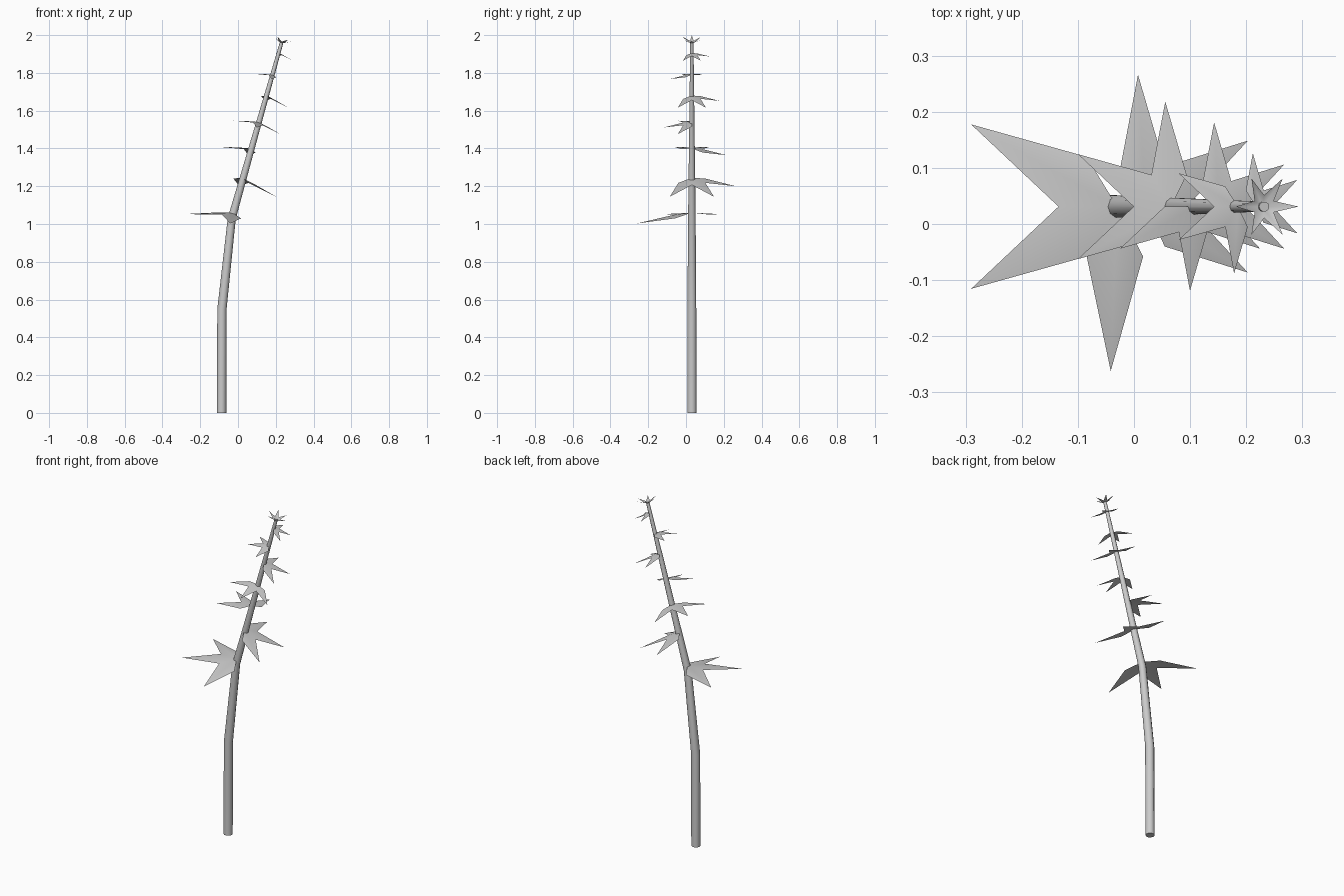
import bpy, bmesh, math
from mathutils import Vector, Matrix

if "Cube" in bpy.data.objects:
    bpy.data.objects.remove(bpy.data.objects["Cube"])

Y = 0.031
# stem path: x, z, radius
PATH = [(-0.087, 0.0, 0.025), (-0.085, 0.55, 0.0245), (-0.033, 1.03, 0.021), (0.232, 1.965, 0.009)]


def finish(bm, name, angle):
    me = bpy.data.meshes.new(name)
    bm.to_mesh(me)
    bm.free()
    ob = bpy.data.objects.new(name, me)
    bpy.context.collection.objects.link(ob)
    bpy.ops.object.select_all(action='DESELECT')
    ob.select_set(True)
    bpy.context.view_layer.objects.active = ob
    bpy.ops.object.shade_smooth_by_angle(angle=math.radians(angle))
    return ob


# bent tapering stem
def stem(sides=10):
    bm = bmesh.new()
    slopes = [0, 0.05, 0.19, 0.28]
    rings = []
    for (x, z, r), s in zip(PATH, slopes):
        rings.append([bm.verts.new((x + r * math.cos(a), Y + r * math.sin(a), z - s * r * math.cos(a)))
                      for a in (2 * math.pi * i / sides for i in range(sides))])
    for a, b in zip(rings, rings[1:]):
        for i in range(sides):
            j = (i + 1) % sides
            bm.faces.new((a[i], a[j], b[j], b[i]))
    bm.faces.new(rings[0][::-1])
    bm.faces.new(rings[-1])
    finish(bm, "stem", 50)


# fan of star points around the stem, drooping when droop > 0
def leaf(name, x, z, slope, heading, r, droop, points=3):
    bm = bmesh.new()
    turn = Vector((0, 0, 1)).rotation_difference(Vector((slope, 0, 1)))
    place = Matrix.Translation((x, Y, z)) @ turn.to_matrix().to_4x4()
    centre = bm.verts.new((0, 0, 0))
    rim = []
    for i in range(2 * points + 1):
        a = math.radians(heading + (i - points) * 30)
        k = 1.0 if i % 2 else 0.35
        rim.append(bm.verts.new((r * k * math.cos(a), r * k * math.sin(a), -droop * k)))
    for a, b in zip(rim, rim[1:]):
        bm.faces.new((centre, a, b))
    bmesh.ops.remove_doubles(bm, verts=bm.verts, dist=1e-5)
    bm.transform(place)
    finish(bm, name, 40)


stem()

# three-pointed leaves: x, z, stem slope, heading, length
LEAVES = [
    (-0.030, 1.06, 0.20, 210, 0.293),
    (0.020, 1.245, 0.285, 30, 0.235),
    (0.066, 1.40, 0.285, 150, 0.187),
    (0.108, 1.54, 0.285, 270, 0.150),
    (0.151, 1.68, 0.285, 30, 0.150),
    (0.185, 1.79, 0.285, 210, 0.119),
    (0.217, 1.905, 0.285, 30, 0.095),
]
for n, (x, z, s, h, r) in enumerate(LEAVES, 1):
    leaf(f"leaf_{n}", x, z, s, h, r, r * 0.2)

# upturned tip rosette
leaf("tip_rosette", 0.229, 1.955, 0.285, 30, 0.058, -0.03, points=6)
